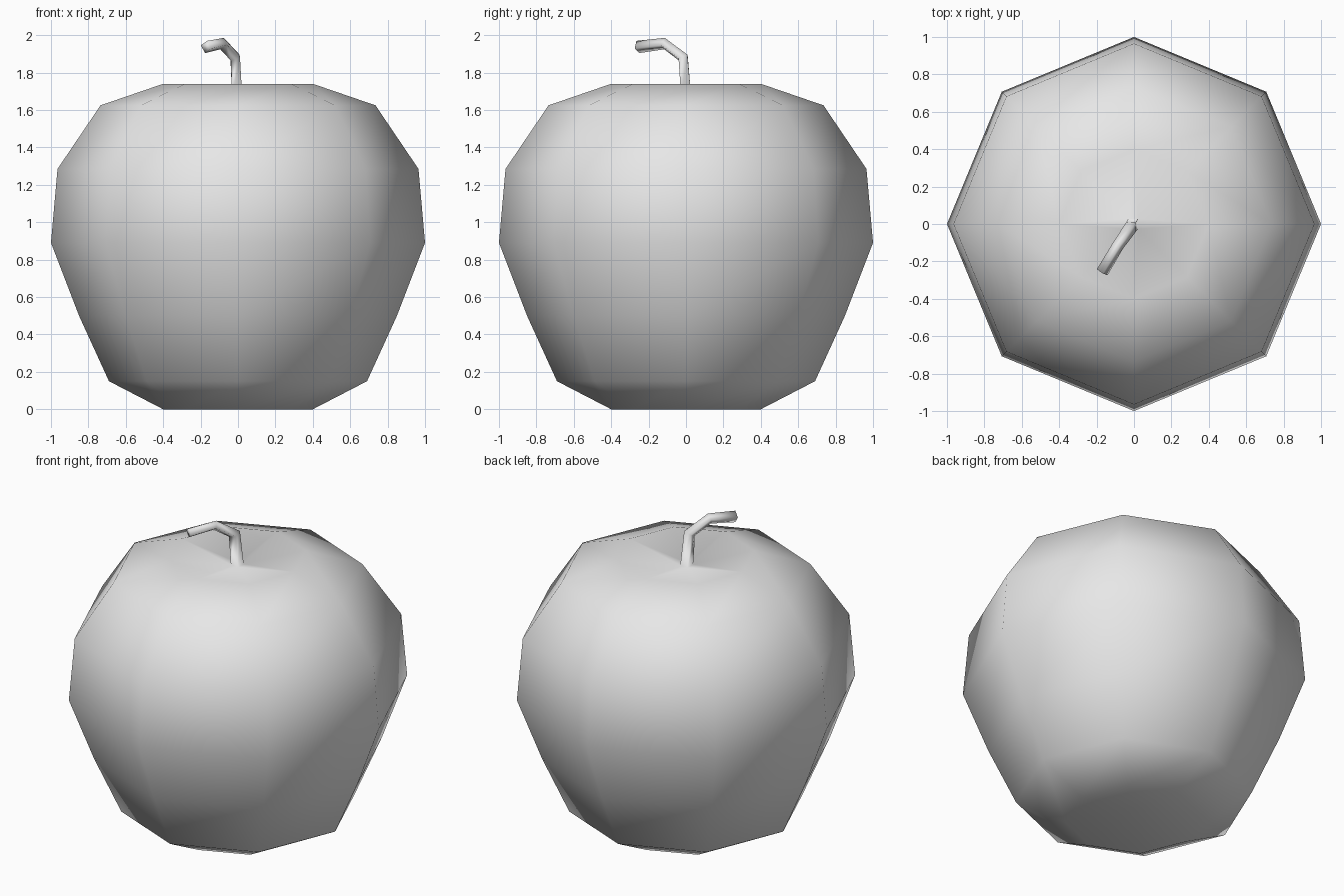
import bpy, bmesh, math
from mathutils import Vector

cube = bpy.data.objects.get("Cube")
if cube:
    bpy.data.objects.remove(cube)

SIDES = 8
UP = Vector((0, 0, 1))
bm = bmesh.new()


def ring(centre, radius, sides, turn=0.0, axis=UP):
    """Regular polygon of vertices around an axis."""
    rot = UP.rotation_difference(axis)
    verts = []
    for i in range(sides):
        a = turn + math.tau * i / sides
        offset = Vector((math.cos(a), math.sin(a), 0)) * radius
        verts.append(bm.verts.new(Vector(centre) + rot @ offset))
    return verts


def loft(lower, upper):
    n = len(lower)
    for i in range(n):
        j = (i + 1) % n
        bm.faces.new((lower[i], lower[j], upper[j], upper[i]))


# Fruit body: octagonal rings from the base to the top rim
profile = [(0.4, 0), (0.69, 0.15), (0.85, 0.5), (1, 0.89),
           (0.965, 1.285), (0.735, 1.625), (0.4, 1.74)]
rings = [ring((0, 0, z), r, SIDES) for r, z in profile]
for lower, upper in zip(rings, rings[1:]):
    loft(lower, upper)

# Shallow hollow underneath
hollow = bm.verts.new((0, 0, 0.08))
for i in range(SIDES):
    bm.faces.new((hollow, rings[0][(i + 1) % SIDES], rings[0][i]))

# Bent four-sided stem growing out of the top
path = [Vector(p) for p in ((-0.005, 0, 1.68), (-0.015, -0.015, 1.88),
                            (-0.085, -0.115, 1.955), (-0.17, -0.258, 1.937))]
radii = (0.038, 0.036, 0.032, 0.034)
stem = []
for k, point in enumerate(path):
    before, after = path[max(k - 1, 0)], path[min(k + 1, len(path) - 1)]
    axis = UP if k == 0 else (after - before).normalized()
    stem.append(ring(point, radii[k], 4, math.pi / 4, axis))
for lower, upper in zip(stem, stem[1:]):
    loft(lower, upper)
bm.faces.new(stem[-1])

# Dimple joining the top rim to the foot of the stem
rim, foot = rings[-1], stem[0]
for i in range(4):
    j = (i + 1) % 4
    start, middle, end = (rim[(2 * i + k) % SIDES] for k in (1, 2, 3))
    bm.faces.new((start, middle, foot[i]))
    bm.faces.new((foot[i], middle, foot[j]))
    bm.faces.new((middle, end, foot[j]))

bmesh.ops.recalc_face_normals(bm, faces=bm.faces)
for face in bm.faces:
    face.smooth = True

mesh = bpy.data.meshes.new("apple")
bm.to_mesh(mesh)
bm.free()
apple = bpy.data.objects.new("apple", mesh)
bpy.context.collection.objects.link(apple)

# Plain grey colour
grey = bpy.data.materials.new("light_grey")
grey.use_nodes = True
grey.diffuse_color = (0.8, 0.8, 0.8, 1)
grey.node_tree.nodes["Principled BSDF"].inputs["Base Color"].default_value = (0.8, 0.8, 0.8, 1)
mesh.materials.append(grey)
